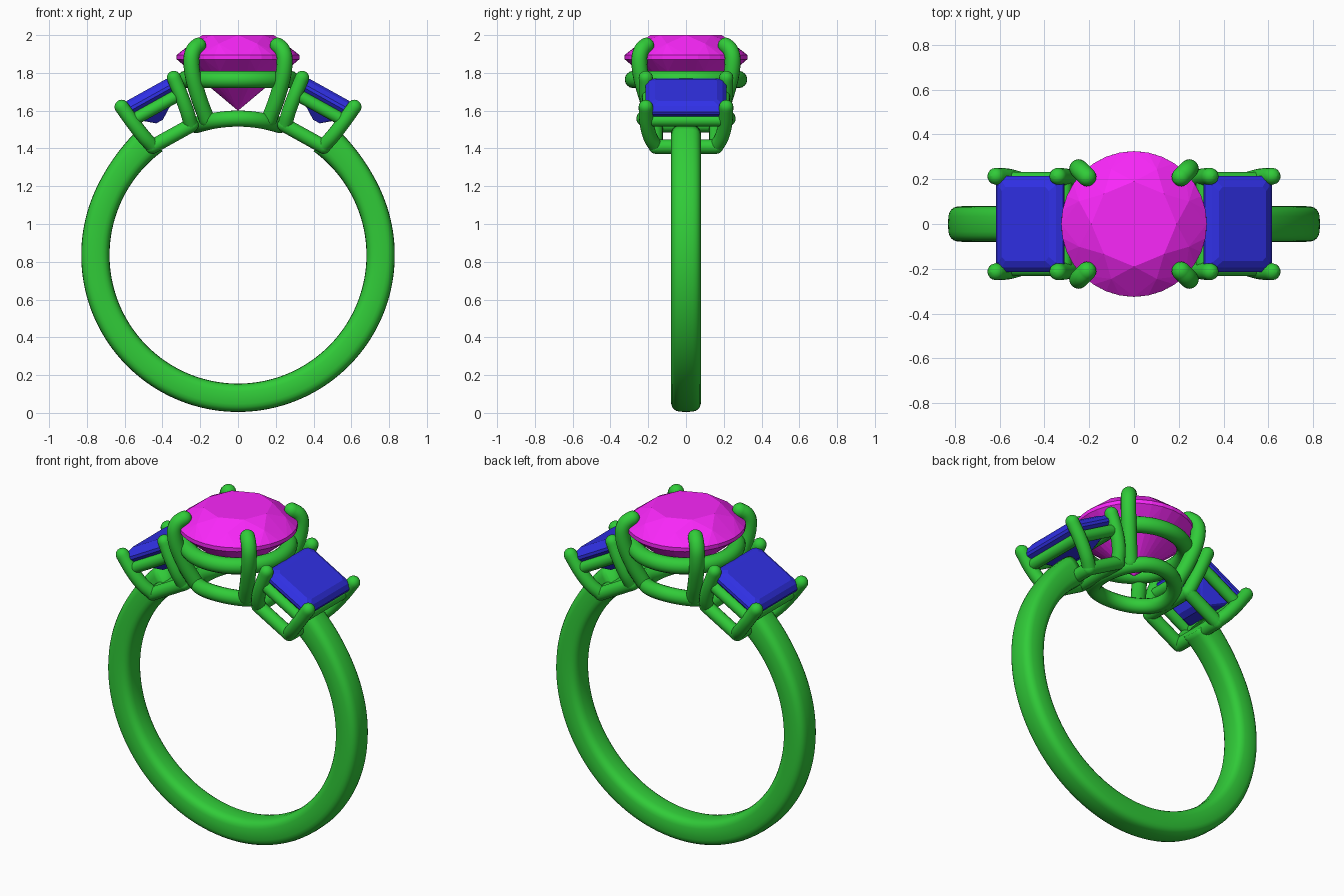
import bpy, bmesh, math
from mathutils import Vector

if "Cube" in bpy.data.objects:
    bpy.data.objects.remove(bpy.data.objects["Cube"])

CZ = 0.835                 # height of the finger-hole centre
TILT = math.radians(29)    # lean of the side settings


def material(name, rgb):
    m = bpy.data.materials.new(name)
    m.diffuse_color = (*rgb, 1)
    m.use_nodes = True
    m.node_tree.nodes["Principled BSDF"].inputs["Base Color"].default_value = m.diffuse_color
    return m


METAL = material("green_metal", (0.03, 0.6, 0.04))
PINK = material("magenta_gem", (0.95, 0.02, 0.95))
BLUE = material("blue_gem", (0.03, 0.03, 0.8))


def add_mesh(name, mesh, mat, smooth):
    mesh.materials.clear()
    mesh.materials.append(mat)
    for p in mesh.polygons:
        p.use_smooth = smooth
    ob = bpy.data.objects.new(name, mesh)
    bpy.context.collection.objects.link(ob)
    return ob


def hull(name, pts, mat):
    """Faceted gem from the convex hull of its corner points."""
    bm = bmesh.new()
    for p in pts:
        bm.verts.new(p)
    bmesh.ops.convex_hull(bm, input=bm.verts[:])
    bmesh.ops.dissolve_limit(bm, angle_limit=0.01, verts=bm.verts[:], edges=bm.edges[:])
    bmesh.ops.recalc_face_normals(bm, faces=bm.faces[:])
    me = bpy.data.meshes.new(name)
    bm.to_mesh(me)
    bm.free()
    return add_mesh(name, me, mat, False)


def catmull(pts, n=8):
    p = [pts[0] * 2 - pts[1]] + pts + [pts[-1] * 2 - pts[-2]]
    out = []
    for i in range(1, len(p) - 2):
        a, b, c, d = p[i - 1:i + 3]
        for k in range(n):
            t = k / n
            out.append(0.5 * (2 * b + (c - a) * t + (2 * a - 5 * b + 4 * c - d) * t * t
                              + (3 * b - a - 3 * c + d) * t ** 3))
    return out + [pts[-1]]


def tube(name, pts, r, closed=False):
    """Round wire through the points; open wires get domed ends."""
    pts = [Vector(p) for p in pts]
    if closed:
        data = [(p, 1.0) for p in pts]
    else:
        path = catmull(pts)
        d0 = (path[0] - path[1]).normalized()
        d1 = (path[-1] - path[-2]).normalized()
        dome = [(math.sin(a), max(math.cos(a), 0.02))
                for a in (math.pi / 2 * k / 5 for k in range(1, 6))]
        data = [(path[0] + d0 * r * s, c) for s, c in reversed(dome)]
        data += [(p, 1.0) for p in path]
        data += [(path[-1] + d1 * r * s, c) for s, c in dome]
    cu = bpy.data.curves.new(name, 'CURVE')
    cu.dimensions = '3D'
    cu.bevel_depth = r
    cu.bevel_resolution = 6
    cu.use_fill_caps = not closed
    sp = cu.splines.new('POLY')
    sp.points.add(len(data) - 1)
    for q, (p, rad) in zip(sp.points, data):
        q.co = (*p, 1)
        q.radius = rad
    sp.use_cyclic_u = closed
    tmp = bpy.data.objects.new(name + "_tmp", cu)
    bpy.context.collection.objects.link(tmp)
    dg = bpy.context.evaluated_depsgraph_get()
    me = bpy.data.meshes.new_from_object(tmp.evaluated_get(dg))
    bpy.data.objects.remove(tmp)
    return add_mesh(name, me, METAL, True)


# Band: rounded-rectangle section swept round the finger, open under the settings
bm = bmesh.new()
A0, N, M = math.radians(36), 120, 24
rings = []
for i in range(N + 1):
    a = A0 + (2 * math.pi - 2 * A0) * i / N
    near = max(0, 1 - min(a - A0, 2 * math.pi - A0 - a) / 0.5)
    half = 0.075 + 0.012 * near ** 2
    ring = []
    for k in range(M):
        t = 2 * math.pi * k / M
        c, s = math.cos(t), math.sin(t)
        rr = 0.68 + half + half * math.copysign(abs(c) ** 0.62, c)
        y = 0.08 * math.copysign(abs(s) ** 0.62, s)
        ring.append(bm.verts.new((rr * math.sin(a), y, CZ + rr * math.cos(a))))
    rings.append(ring)
for r0, r1 in zip(rings, rings[1:]):
    for k in range(M):
        bm.faces.new((r0[k], r0[(k + 1) % M], r1[(k + 1) % M], r1[k]))
bm.faces.new(rings[0])
bm.faces.new(rings[-1])
bmesh.ops.recalc_face_normals(bm, faces=bm.faces[:])
me = bpy.data.meshes.new("band")
bm.to_mesh(me)
bm.free()
add_mesh("band", me, METAL, True)


# Round centre gem
def circle(r, z, n, turn=0.0):
    return [(r * math.cos(2 * math.pi * (k + turn) / n),
             r * math.sin(2 * math.pi * (k + turn) / n), z) for k in range(n)]


hull("centre_gem", circle(0.19, 2.0, 8) + circle(0.265, 1.955, 8, 0.5)
     + circle(0.325, 1.895, 32) + circle(0.325, 1.872, 32)
     + circle(0.25, 1.806, 8, 0.5) + [(0, 0, 1.6)], PINK)

# Centre basket: flat upper ring and a lower ring that follows the finger curve
tube("centre_upper_ring", circle(0.278, 1.765, 64), 0.046, True)
tube("centre_base_ring",
     [(x, y, CZ + math.sqrt(0.723 ** 2 - x * x)) for x, y, _ in circle(0.22, 0, 64)],
     0.043, True)
for sx in (-1, 1):
    for sy in (-1, 1):
        tube("centre_prong", [(sx * h, sy * h, z) for h, z in
             ((0.165, 1.555), (0.205, 1.66), (0.238, 1.78), (0.247, 1.87),
              (0.235, 1.92), (0.21, 1.945))], 0.042)


# Side settings, laid out in a frame tilted about the finger centre
def place(s, u, y, v):
    c, n = math.cos(TILT), math.sin(TILT)
    return (s * (u * c + v * n), y, CZ + v * c - u * n)


def clipped(hu, hy, v, cut, off=0.0):
    return [(off + a * (hu - cu), b * (hy - cy), v) for a in (-1, 1) for b in (-1, 1)
            for cu, cy in ((cut, 0), (0, cut))]


for s, side in ((-1, "left"), (1, "right")):
    # Step-cut rectangular gem
    corners = (clipped(0.12, 0.165, 1.0, 0.018) + clipped(0.148, 0.193, 0.986, 0.02)
               + clipped(0.17, 0.215, 0.962, 0.022) + clipped(0.17, 0.215, 0.945, 0.022)
               + clipped(0.11, 0.16, 0.885, 0.015, 0.01) + clipped(0.02, 0.1, 0.82, 0.005, 0.02))
    hull(side + "_gem", [place(s, *p) for p in corners], BLUE)
    # Four bowed prongs
    for a in (-1, 1):
        for b in (-1, 1):
            tube(side + "_prong", [place(s, a * u, b * y, v) for u, y, v in
                 ((0.115, 0.16, 0.722), (0.132, 0.19, 0.79), (0.146, 0.208, 0.88),
                  (0.158, 0.213, 0.985))], 0.038)
    # Rails joining the prongs, under the gem and at the foot
    for level, hu, hy, v, r in (("upper", 0.142, 0.2, 0.895, 0.033),
                                ("lower", 0.118, 0.16, 0.722, 0.038)):
        for e in (-1, 1):
            tube(f"{side}_{level}_long_rail",
                 [place(s, e * hu, -hy, v), place(s, e * hu, hy, v)], r)
            tube(f"{side}_{level}_short_rail",
                 [place(s, -hu, e * hy, v), place(s, hu, e * hy, v)], r)
